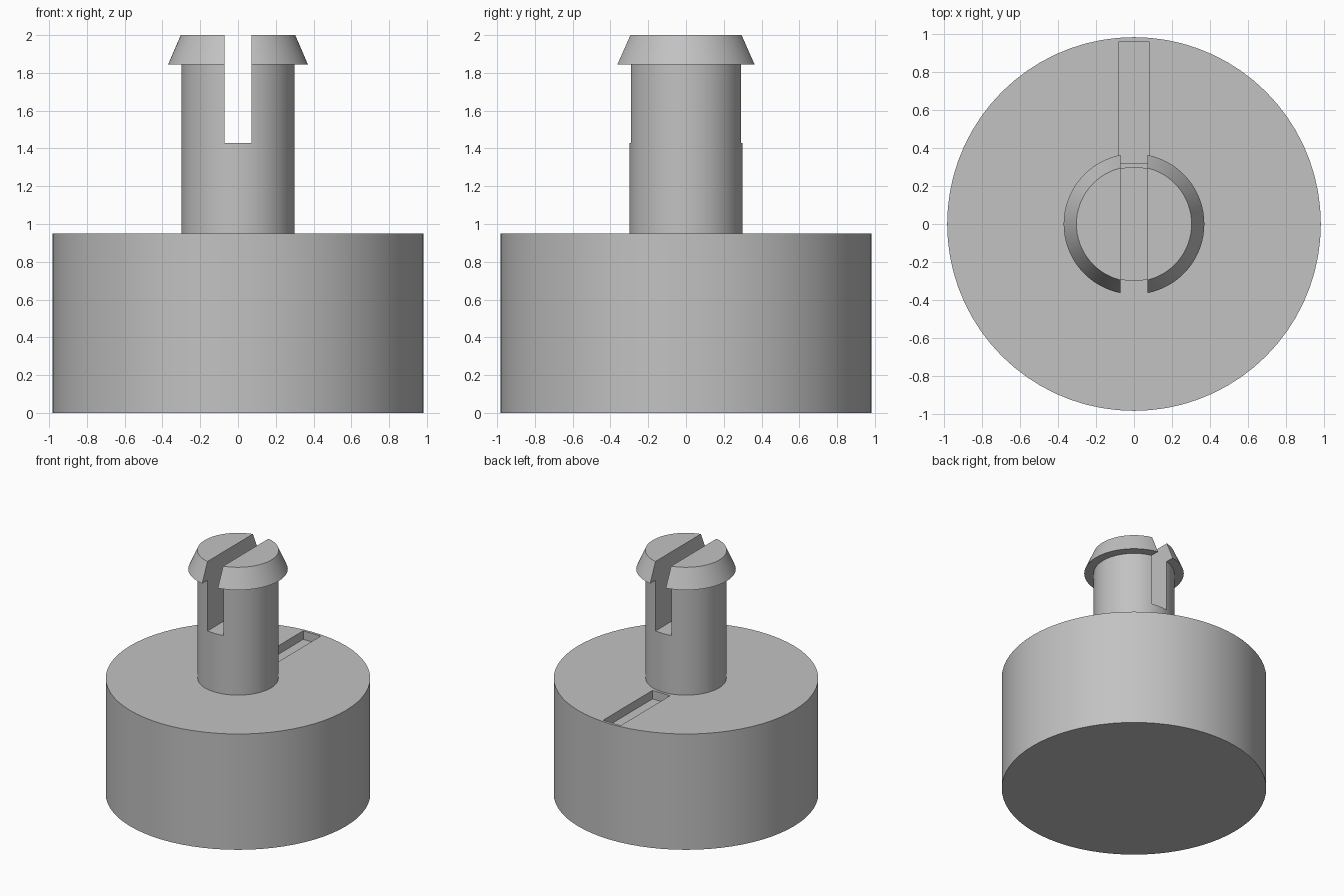
import bpy
import bmesh
import math

cube = bpy.data.objects.get("Cube")
if cube:
    bpy.data.objects.remove(cube, do_unlink=True)

grey = bpy.data.materials.new("plain grey")
grey.use_nodes = True
colour = (0.54, 0.54, 0.54, 1)
grey.diffuse_color = colour
grey.node_tree.nodes["Principled BSDF"].inputs["Base Color"].default_value = colour


def add_object(name, bm):
    bmesh.ops.recalc_face_normals(bm, faces=bm.faces)
    mesh = bpy.data.meshes.new(name)
    bm.to_mesh(mesh)
    bm.free()
    mesh.materials.append(grey)
    obj = bpy.data.objects.new(name, mesh)
    bpy.context.collection.objects.link(obj)
    return obj


def lathe(name, profile, segments):
    """Revolve (radius, height) points round z and cap both ends."""
    bm = bmesh.new()
    rings = [[bm.verts.new((r * math.cos(a), r * math.sin(a), z))
              for a in (math.tau * i / segments for i in range(segments))]
             for r, z in profile]
    for low, high in zip(rings, rings[1:]):
        for i in range(segments):
            j = (i + 1) % segments
            bm.faces.new((low[i], low[j], high[j], high[i]))
    bm.faces.new(rings[0])
    bm.faces.new(rings[-1])
    return add_object(name, bm)


def cut_box(target, name, low, high):
    """Cut a box, given by two corners, out of the target."""
    bm = bmesh.new()
    bmesh.ops.create_cube(bm, size=1)
    for v in bm.verts:
        v.co = [(a + b) / 2 + c * (b - a) for a, b, c in zip(low, high, v.co)]
    cutter = add_object(name, bm)
    mod = target.modifiers.new(name, "BOOLEAN")
    mod.operation = "DIFFERENCE"
    mod.solver = "EXACT"
    mod.object = cutter
    bpy.ops.object.select_all(action="DESELECT")
    bpy.context.view_layer.objects.active = target
    target.select_set(True)
    bpy.ops.object.modifier_apply(modifier=name)
    bpy.data.objects.remove(cutter, do_unlink=True)
    bpy.ops.object.shade_smooth_by_angle(angle=math.radians(25))


# Broad round base with the pointer groove sunk into its top
BASE_TOP = 0.95
base = lathe("base", [(0.983, 0), (0.983, BASE_TOP)], 72)
cut_box(base, "groove_cutter", (-0.08, 0.32, BASE_TOP - 0.07), (0.08, 0.96, 1.1))

# Post with a tapered snap lip, split by a slot
post = lathe("split_post", [(0.3, BASE_TOP), (0.3, 1.845), (0.37, 1.845), (0.303, 2)], 72)
cut_box(post, "slot_cutter", (-0.071, -0.6, 1.43), (0.071, 0.6, 2.2))
